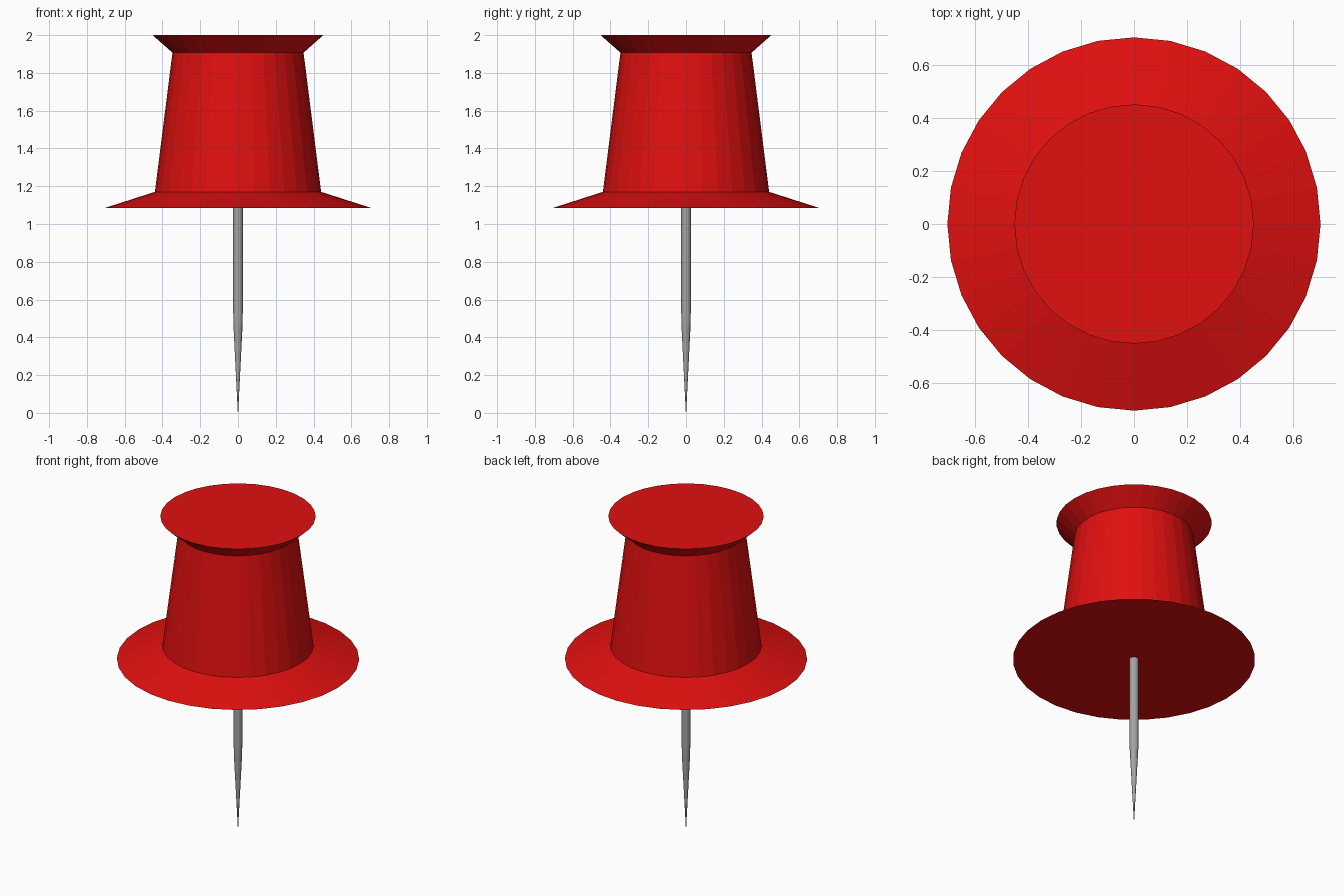
import bpy, bmesh
from math import cos, sin, tau

if "Cube" in bpy.data.objects:
    bpy.data.objects.remove(bpy.data.objects["Cube"])


def material(name, rgb, roughness):
    m = bpy.data.materials.new(name)
    m.use_nodes = True
    m.diffuse_color = (*rgb, 1)
    bsdf = m.node_tree.nodes["Principled BSDF"]
    bsdf.inputs["Base Color"].default_value = (*rgb, 1)
    bsdf.inputs["Roughness"].default_value = roughness
    return m


def lathe(name, profile, sides, mat):
    """Turn a (radius, height) profile, bottom to top, around z and cap its ends."""
    bm = bmesh.new()
    rings = [[bm.verts.new((r * cos(tau * i / sides), r * sin(tau * i / sides), z))
              for i in range(sides)] for r, z in profile]
    for low, high in zip(rings, rings[1:]):
        for i in range(sides):
            j = (i + 1) % sides
            bm.faces.new((low[i], low[j], high[j], high[i]))
    bm.faces.new(rings[0][::-1])
    bm.faces.new(rings[-1])
    mesh = bpy.data.meshes.new(name)
    bm.to_mesh(mesh)
    bm.free()
    mesh.materials.append(mat)
    obj = bpy.data.objects.new(name, mesh)
    bpy.context.collection.objects.link(obj)
    return obj


red = material("red plastic", (0.75, 0.005, 0.005), 0.4)
steel = material("grey steel", (0.37, 0.37, 0.37), 0.3)

# Grip: flared brim, tapered body and flared flat cap
lathe("grip", [(0.705, 1.085), (0.44, 1.17), (0.347, 1.907), (0.452, 2.0)], 32, red)

# Needle: straight shank and long sharp point, seated in the grip
lathe("needle", [(0.001, 0.0), (0.025, 0.48), (0.027, 1.10)], 16, steel)
